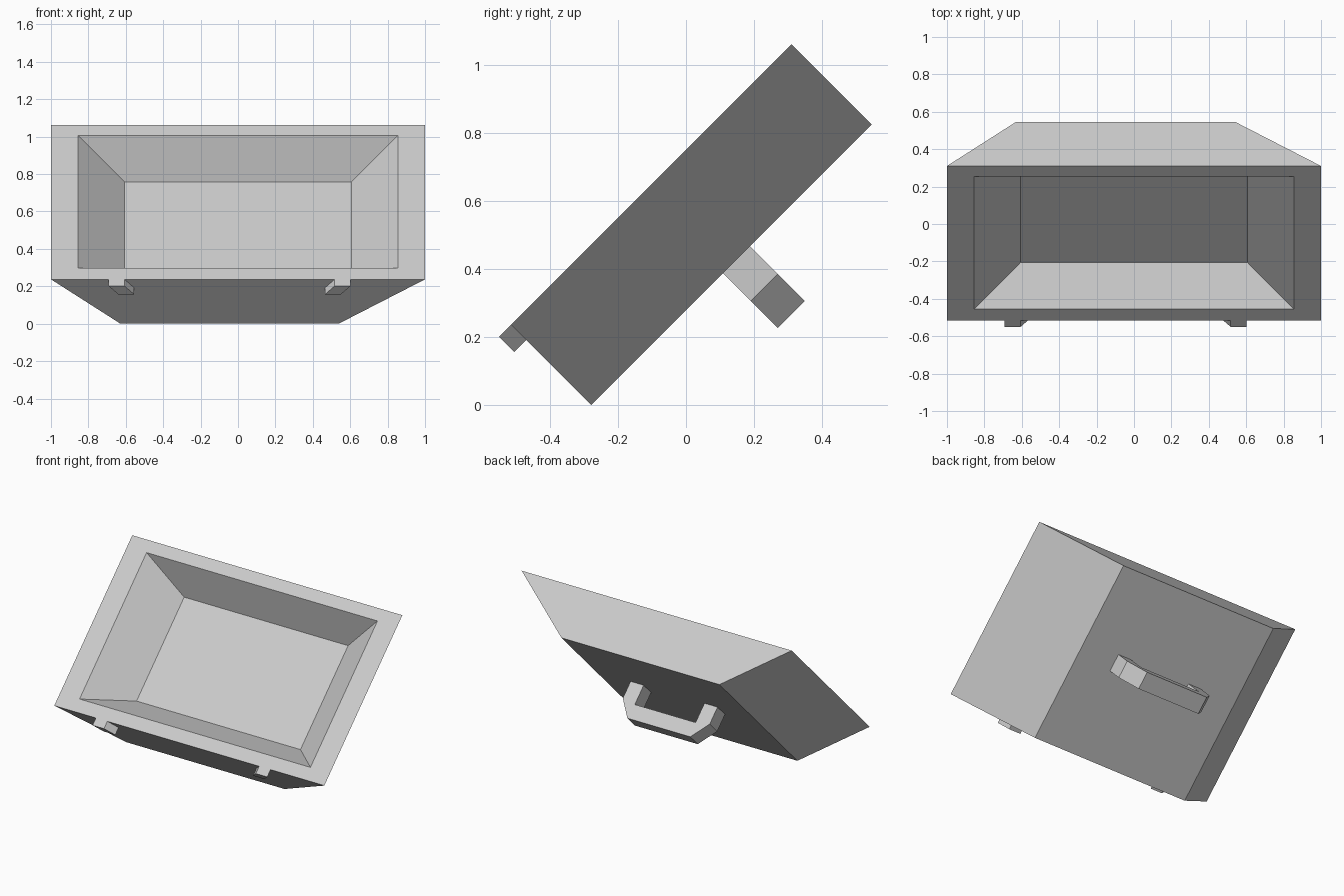
import bpy
import bmesh
from math import radians
from mathutils import Matrix, Vector

cube = bpy.data.objects.get("Cube")
if cube:
    bpy.data.objects.remove(cube)

grey = bpy.data.materials.new("light_grey")
grey.use_nodes = True
colour = (0.6, 0.6, 0.6, 1)
grey.diffuse_color = colour
grey.node_tree.nodes["Principled BSDF"].inputs["Base Color"].default_value = colour

# Tilted frame: x across, y up the sloping rim, z outward from the rim
TILT = Matrix.Translation((0, -0.515, 0.237)) @ Matrix.Rotation(radians(45), 4, "X")
LENGTH, DEPTH = 1.167, 0.334


def loft(name, rings):
    """Join equal rings of points with quads and cap both ends."""
    bm = bmesh.new()
    loops = [[bm.verts.new(p) for p in ring] for ring in rings]
    for a, b in zip(loops, loops[1:]):
        for i in range(len(a)):
            j = (i + 1) % len(a)
            bm.faces.new((a[i], a[j], b[j], b[i]))
    bm.faces.new(loops[0])
    bm.faces.new(loops[-1])
    bmesh.ops.recalc_face_normals(bm, faces=bm.faces)
    mesh = bpy.data.meshes.new(name)
    bm.to_mesh(mesh)
    bm.free()
    mesh.materials.append(grey)
    obj = bpy.data.objects.new(name, mesh)
    obj.matrix_world = TILT
    bpy.context.collection.objects.link(obj)
    return obj


def rect(x0, x1, y0, y1, z):
    return [Vector(p) for p in ((x0, y0, z), (x1, y0, z), (x1, y1, z), (x0, y1, z))]


def extrude(name, profile, y0, y1):
    """Extrude an x-z profile along the slope."""
    return loft(name, [[(x, y, z) for x, z in profile] for y in (y0, y1)])


# Tray: narrow back, wide rim, opening and sunken floor
loft("tray", [
    rect(-0.63, 0.54, 0, LENGTH, -DEPTH),
    rect(-1, 1, 0, LENGTH, 0),
    rect(-0.855, 0.855, 0.085, 1.088, 0),
    rect(-0.607, 0.607, 0.231, 0.943, -0.206),
])

# Back handle: square-cut inside, chamfered outer corners
half = [(0.225, -DEPTH), (0.322, -DEPTH), (0.322, -0.45), (0.233, -0.562)]
outer = half[1:] + [(-x, z) for x, z in reversed(half[1:])]
inner = [(-0.225, -DEPTH), (-0.225, -0.466), (0.225, -0.466), (0.225, -DEPTH)]
extrude("back_handle", [(x - 0.043, z) for x, z in outer + inner], 0.548, 0.66)

# Slanted tabs below the rim, leaning towards the middle
for name, side in (("left_tab", 1), ("right_tab", -1)):
    profile = [(0.517, 0), (0.602, 0), (0.55, -0.064), (0.465, -0.064)]
    extrude(name, [(side * (x - 0.045) + 0.045 * side + (-0.09 if side < 0 else 0), z)
                   for x, z in profile], -0.05, 0)
